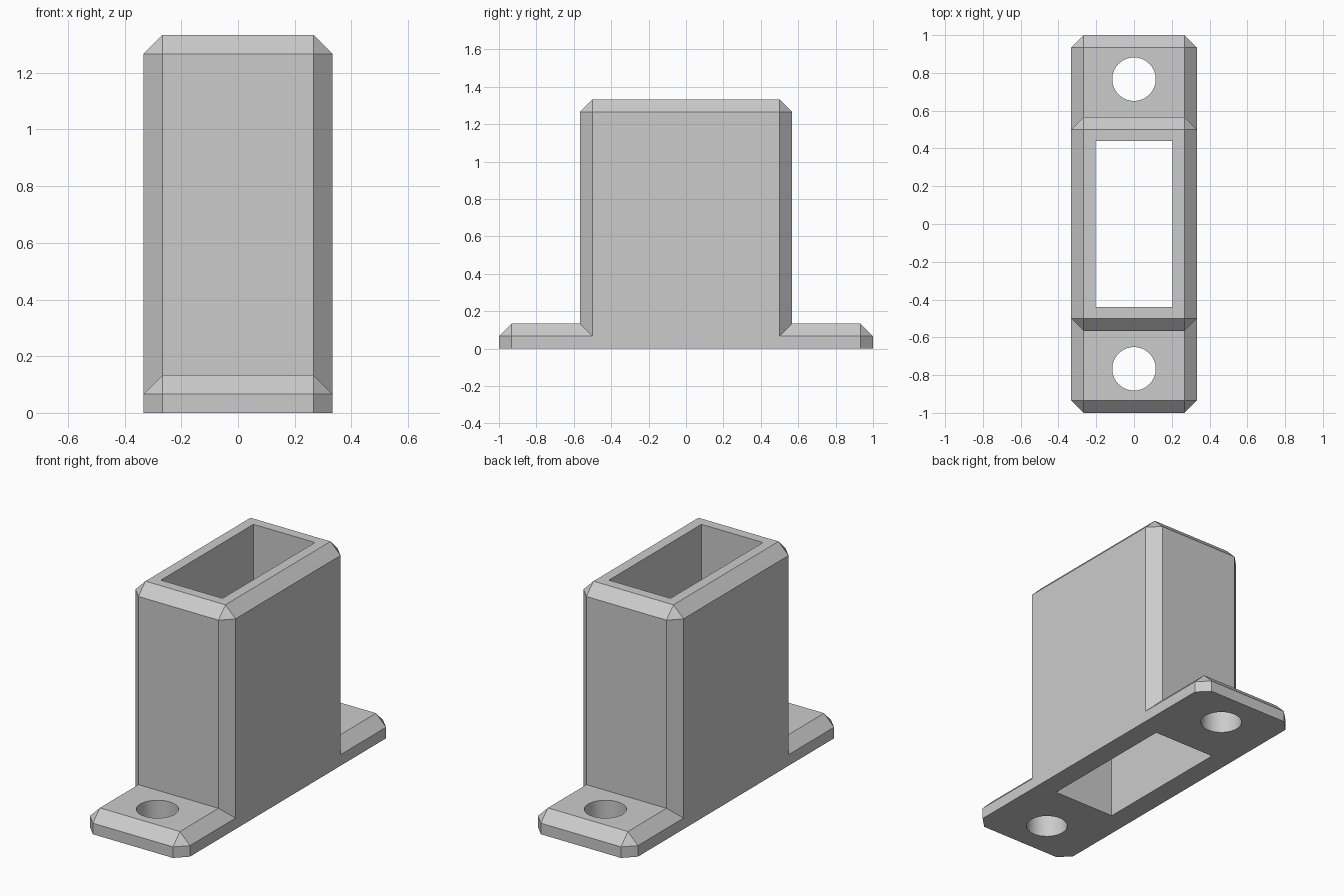
import bpy
import bmesh

cube = bpy.data.objects.get("Cube")
if cube:
    bpy.data.objects.remove(cube, do_unlink=True)

WIDTH = 2 / 3
BODY_DEPTH, BODY_HEIGHT = 1.1333, 1.3333
FLANGE_DEPTH, FLANGE_HEIGHT = 2.0, 0.1333
CHAMFER = 0.0667
HOLE_Y, HOLE_RADIUS = 0.7667, 0.115

grey = bpy.data.materials.new("plain_grey")
grey.use_nodes = True
colour = (0.6, 0.6, 0.6, 1)
grey.diffuse_color = colour
grey.node_tree.nodes["Principled BSDF"].inputs["Base Color"].default_value = colour


def link_mesh(name, bm):
    mesh = bpy.data.meshes.new(name)
    bm.to_mesh(mesh)
    bm.free()
    mesh.materials.append(grey)
    obj = bpy.data.objects.new(name, mesh)
    bpy.context.collection.objects.link(obj)
    return obj


def block(name, size, bottom=0.0, chamfer=0.0):
    """Box standing on a level, chamfered on every edge but the bottom ones."""
    bm = bmesh.new()
    bmesh.ops.create_cube(bm, size=1)
    for v in bm.verts:
        v.co.x *= size[0]
        v.co.y *= size[1]
        v.co.z = bottom + (v.co.z + 0.5) * size[2]
    if chamfer:
        edges = [e for e in bm.edges if max(v.co.z for v in e.verts) > bottom + 0.01]
        bmesh.ops.bevel(bm, geom=edges, offset=chamfer, segments=1,
                        affect='EDGES', profile=0.5)
    return link_mesh(name, bm)


def rod(name, y):
    bm = bmesh.new()
    bmesh.ops.create_cone(bm, cap_ends=True, segments=64, radius1=HOLE_RADIUS,
                          radius2=HOLE_RADIUS, depth=1)
    bmesh.ops.translate(bm, verts=bm.verts, vec=(0, y, 0))
    return link_mesh(name, bm)


def combine(target, tool, operation):
    """Apply a boolean and discard the tool object."""
    tool.hide_render = True
    mod = target.modifiers.new(operation.lower(), 'BOOLEAN')
    mod.operation = operation
    mod.solver = 'EXACT'
    mod.object = tool
    bpy.context.view_layer.objects.active = target
    bpy.ops.object.modifier_apply(modifier=mod.name)
    bpy.data.objects.remove(tool, do_unlink=True)


# Upright sleeve joined to the mounting flange
bracket = block("socket_bracket", (WIDTH, BODY_DEPTH, BODY_HEIGHT), chamfer=CHAMFER)
flange = block("flange", (WIDTH, FLANGE_DEPTH, FLANGE_HEIGHT), chamfer=CHAMFER)
combine(bracket, flange, 'UNION')

# Rectangular opening right through the sleeve
combine(bracket, block("socket_cutter", (0.41, 0.88, 2.0), bottom=-0.3), 'DIFFERENCE')

# Round screw hole at each end
for side in (-1, 1):
    combine(bracket, rod("screw_hole_cutter", side * HOLE_Y), 'DIFFERENCE')

# Smooth hole walls, crisp edges elsewhere
bpy.ops.object.select_all(action='DESELECT')
bracket.select_set(True)
bpy.context.view_layer.objects.active = bracket
bpy.ops.object.shade_smooth_by_angle(angle=0.5)
